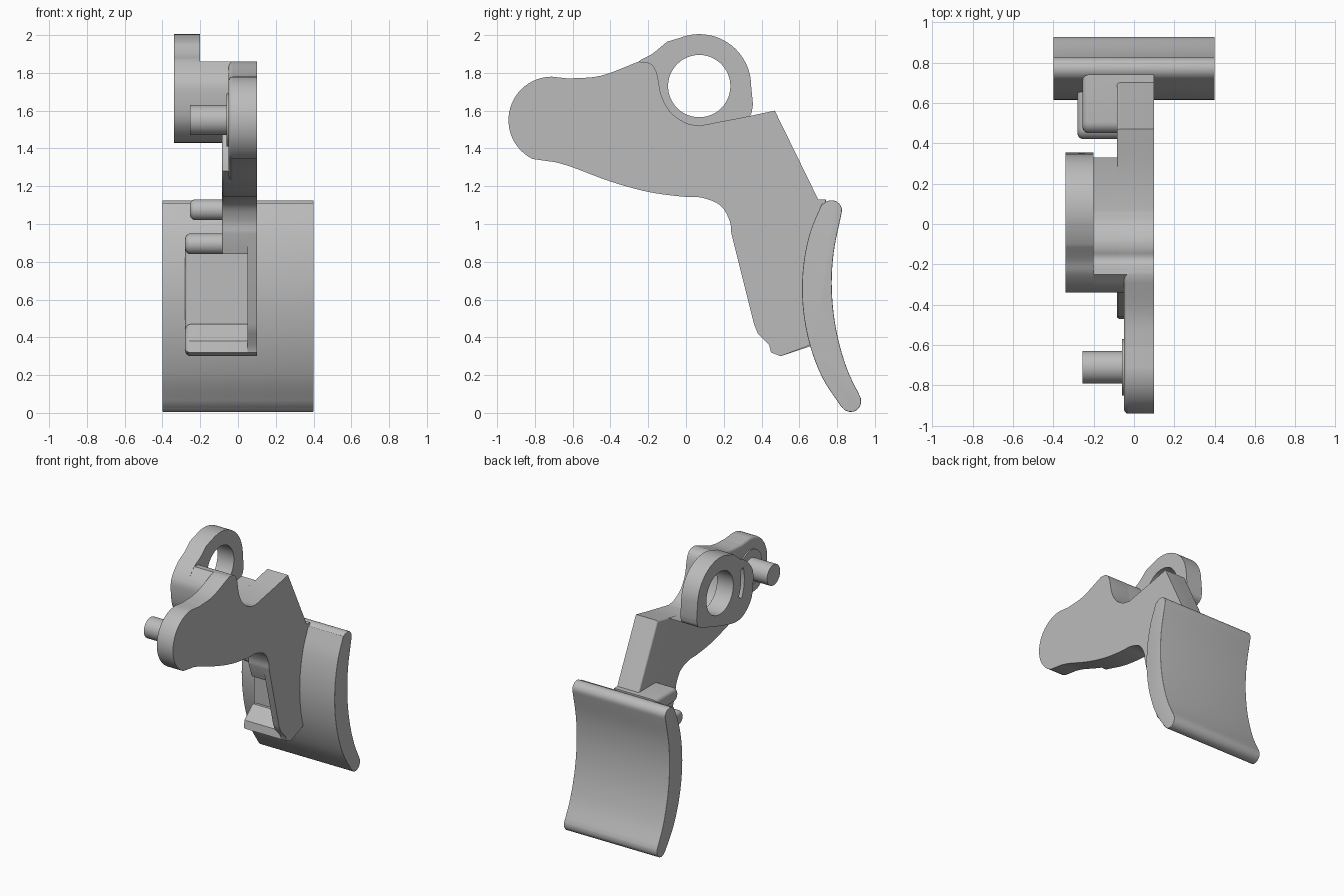
import bpy
import bmesh
from math import cos, sin, radians
from mathutils import Matrix, Vector

cube = bpy.data.objects.get("Cube")
if cube:
    bpy.data.objects.remove(cube, do_unlink=True)

grey = bpy.data.materials.new("plain grey")
grey.use_nodes = True
COLOUR = (0.5, 0.5, 0.5, 1)
grey.diffuse_color = COLOUR
grey.node_tree.nodes["Principled BSDF"].inputs["Base Color"].default_value = COLOUR


def arc(y, z, r, a0, a1, n=24):
    """Points on an arc in the side (y, z) plane, angles in degrees."""
    angles = [radians(a0 + (a1 - a0) * i / n) for i in range(n + 1)]
    return [(y + r * cos(a), z + r * sin(a)) for a in angles]


def spline(pts, n=5):
    """Smooth path through the given points."""
    v = [Vector(p) for p in pts]
    v = [2 * v[0] - v[1]] + v + [2 * v[-1] - v[-2]]
    out = []
    for a, b, c, d in zip(v, v[1:], v[2:], v[3:]):
        for i in range(n):
            t = i / n
            p = 0.5 * (2 * b + (c - a) * t + (2 * a - 5 * b + 4 * c - d) * t * t
                       + (3 * b - a - 3 * c + d) * t ** 3)
            out.append((p.x, p.y))
    return out + [tuple(pts[-1])]


def finish(obj):
    bpy.ops.object.select_all(action='DESELECT')
    obj.select_set(True)
    bpy.context.view_layer.objects.active = obj
    if obj.type == 'CURVE':
        bpy.ops.object.convert(target='MESH')
        obj = bpy.context.object
    bpy.ops.object.shade_smooth_by_angle(angle=radians(32))
    return obj


def slab(name, outline, x0, x1, left=0.0, right=0.0):
    """Extrude a side outline from x0 to x1, rounding the rims at either end."""
    bm = bmesh.new()
    face = bm.faces.new([bm.verts.new((x0, y, z)) for y, z in outline])
    ext = bmesh.ops.extrude_face_region(bm, geom=[face], use_keep_orig=True)
    moved = [g for g in ext["geom"] if isinstance(g, bmesh.types.BMVert)]
    bmesh.ops.translate(bm, verts=moved, vec=(x1 - x0, 0, 0))
    bmesh.ops.recalc_face_normals(bm, faces=bm.faces[:])
    for x, size in ((x0, left), (x1, right)):
        if size:
            rim = [e for e in bm.edges if all(abs(v.co.x - x) < 1e-5 for v in e.verts)]
            bmesh.ops.bevel(bm, geom=rim, offset=size, segments=5, profile=0.5,
                            affect='EDGES', clamp_overlap=True)
    mesh = bpy.data.meshes.new(name)
    bm.to_mesh(mesh)
    bm.free()
    mesh.materials.append(grey)
    obj = bpy.data.objects.new(name, mesh)
    bpy.context.collection.objects.link(obj)
    return finish(obj)


def pierced_plate(name, loops, x0, x1):
    """Extrude an outline with holes, drawn as a filled curve."""
    cu = bpy.data.curves.new(name, 'CURVE')
    cu.dimensions = '2D'
    cu.fill_mode = 'BOTH'
    cu.extrude = (x1 - x0) / 2
    for pts in loops:
        s = cu.splines.new('POLY')
        s.points.add(len(pts) - 1)
        for p, (y, z) in zip(s.points, pts):
            p.co = (y, z, 0, 1)
        s.use_cyclic_u = True
    cu.materials.append(grey)
    obj = bpy.data.objects.new(name, cu)
    bpy.context.collection.objects.link(obj)
    obj.matrix_world = Matrix(((0, 0, 1, (x0 + x1) / 2), (1, 0, 0, 0),
                               (0, 1, 0, 0), (0, 0, 0, 1)))
    return finish(obj)


# Shared outline pieces
FLAT = 0.10
ring_c = (0.07, 1.73)
saddle = spline([(-0.25, 1.86), (-0.19, 1.85), (-0.155, 1.8), (-0.13, 1.68),
                 (-0.08, 1.59), (0, 1.535), (0.07, 1.52)])
nose = arc(-0.71, 1.55, 0.23, 250, 90)
brow = spline([(-0.62, 1.77), (-0.45, 1.785), (-0.25, 1.86)])
crest = [(0.33, 1.57), (0.47, 1.6), (0.70, 1.13)]
belly = spline([(0.24, 0.95), (0.23, 1.02), (0.18, 1.1), (0.08, 1.14), (-0.02, 1.145),
                (-0.2, 1.17), (-0.4, 1.225), (-0.6, 1.3), (-0.69, 1.327)])

# Long arm, from the rounded nose back to the pad
slab("arm", belly + nose[1:] + brow[:-1] + saddle + crest
     + [(0.74, 1.13), (0.70, 0.87), (0.28, 0.84)], -0.05, FLAT, left=0.035)

# Thicker core of the arm behind the nose
core_belly = spline([(0.24, 0.95), (0.23, 1.02), (0.18, 1.1), (0.08, 1.14), (-0.02, 1.145),
                     (-0.2, 1.17), (-0.4, 1.225)])
slab("arm_core", core_belly + [(-0.47, 1.28), (-0.46, 1.4), (-0.32, 1.6)] + saddle + crest
     + [(0.74, 1.13), (0.70, 0.87), (0.28, 0.84)], -0.085, 0.09, left=0.05)

# Thin leg running down to the lower rib
slab("leg", [(0.24, 0.95), (0.36, 0.47), (0.38, 0.42), (0.44, 0.36), (0.45, 0.32),
             (0.5, 0.3), (0.66, 0.36), (0.68, 0.6), (0.72, 0.95)], 0.05, FLAT)

# Ring with an eye and a curved slot
eye = arc(*ring_c, 0.165, 0, 352.5, 47)
ring_outline = (arc(*ring_c, 0.275, 0, 112)
                + spline([(-0.1, 1.965), (-0.18, 1.9), (-0.25, 1.86), (-0.32, 1.78),
                          (-0.34, 1.7), (-0.32, 1.55), (-0.24, 1.46), (-0.14, 1.43),
                          (0.0, 1.455), (0.2, 1.515), (0.33, 1.565), (0.355, 1.63)]))
slot = arc(*ring_c, 0.30, 163, 208) + arc(*ring_c, 0.26, 208, 163)
pierced_plate("ring", [ring_outline, eye, slot], -0.34, -0.20)

# Bridge that joins the ring to the arm, leaving the eye clear
bridge_under = spline([(0.33, 1.565), (0.2, 1.515), (0.0, 1.455), (-0.14, 1.43),
                       (-0.24, 1.46), (-0.32, 1.55), (-0.34, 1.7), (-0.32, 1.78),
                       (-0.25, 1.86)])
slab("ring_bridge", saddle + bridge_under[:-1], -0.201, 0.0)

# Pin and its collar on the nose
slab("pin_collar", arc(-0.71, 1.55, 0.14, 0, 352.5, 47), -0.06, 0.0)
slab("pin", arc(-0.71, 1.55, 0.08, 0, 350, 35), -0.255, 0.0)


# Ribs and web that carry the pad
def rib(name, y0, y1, z0, z1, x0):
    r = (z1 - z0) / 2
    slab(name, arc(y0 + r, z0 + r, r, 90, 270, 12) + [(y1, z0), (y1, z1)],
         x0, 0.08, left=0.03)


rib("upper_rib", 0.45, 0.74, 1.02, 1.13, -0.255)
rib("middle_rib", 0.42, 0.70, 0.84, 0.95, -0.28)
slab("lower_rib", [(0.45, 0.32), (0.5, 0.3), (0.68, 0.36), (0.68, 0.47), (0.56, 0.47),
                   (0.46, 0.38)], -0.28, 0.08, left=0.03)
slab("pad_web", [(0.58, 0.92), (0.58, 0.4), (0.68, 0.4), (0.7, 0.92)], -0.28, 0.08,
     left=0.02)

# Curved pad with rounded rims
pad_front = spline([(0.72, 1.11), (0.655, 0.95), (0.62, 0.77), (0.617, 0.58), (0.65, 0.38),
                    (0.72, 0.19), (0.82, 0.035)])
pad_back = spline([(0.925, 0.08), (0.85, 0.24), (0.795, 0.44), (0.772, 0.65), (0.782, 0.85),
                   (0.822, 1.05)])
slab("pad", pad_front + arc(0.872, 0.06, 0.055, 210, 370, 10) + pad_back
     + arc(0.77, 1.07, 0.056, 0, 140, 10), -0.4, 0.4, left=0.04, right=0.04)
